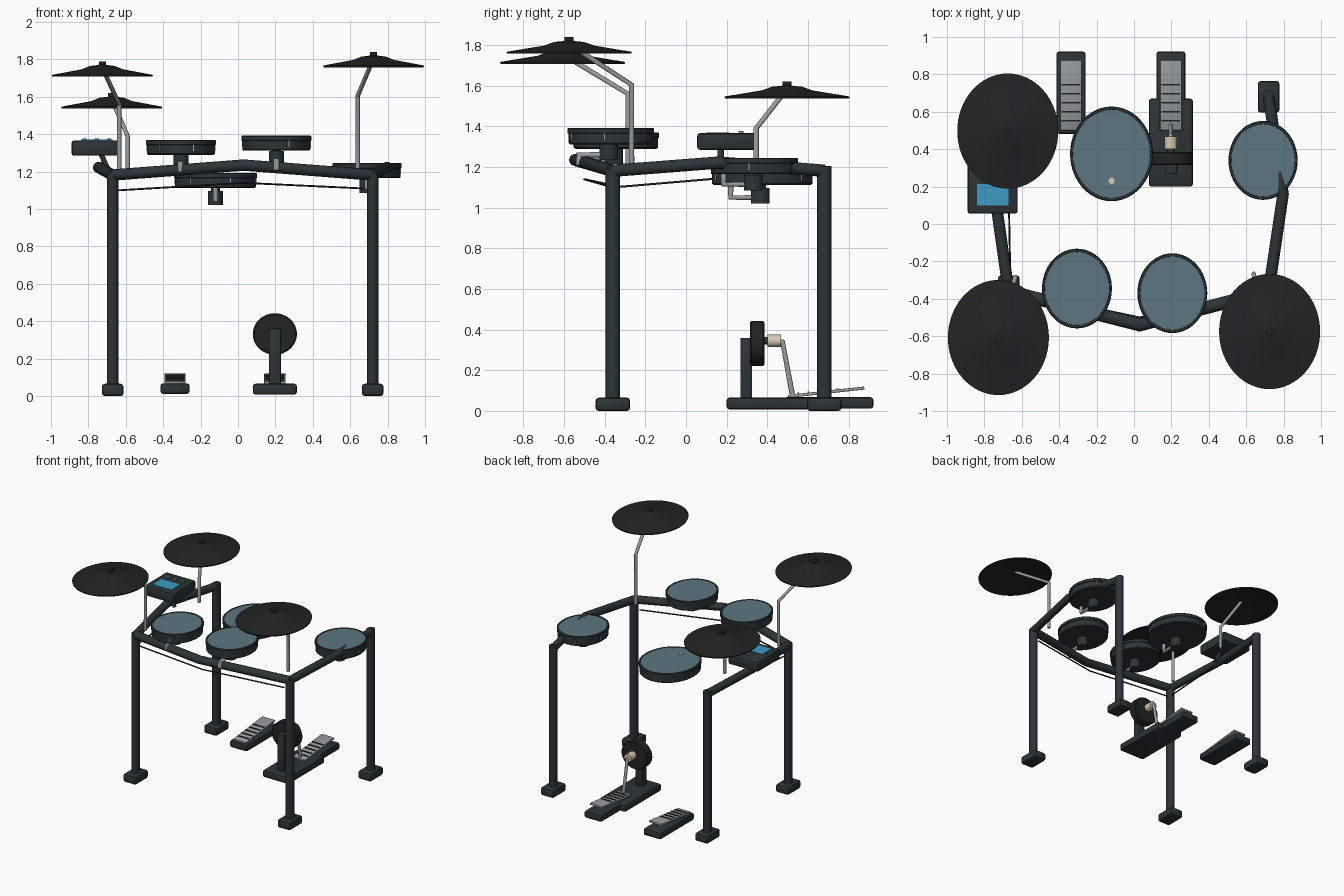
import bpy, bmesh, math
from mathutils import Matrix

if "Cube" in bpy.data.objects:
    bpy.data.objects.remove(bpy.data.objects["Cube"])

SY = 1.14  # round parts are slightly deeper than wide


def material(name, rgb):
    m = bpy.data.materials.new(name)
    m.diffuse_color = (*rgb, 1)
    m.use_nodes = True
    m.node_tree.nodes["Principled BSDF"].inputs["Base Color"].default_value = m.diffuse_color
    return m


DARK = material("dark_frame", (0.026, 0.034, 0.038))
BLACK = material("black_rubber", (0.016, 0.018, 0.018))
HEAD = material("mesh_head", (0.107, 0.181, 0.216))
STEEL = material("steel", (0.32, 0.34, 0.35))
BLUE = material("screen_blue", (0.045, 0.33, 0.55))
CREAM = material("felt_cream", (0.68, 0.6, 0.45))


def finish(name, bm, mat, smooth=True):
    bmesh.ops.recalc_face_normals(bm, faces=bm.faces)
    me = bpy.data.meshes.new(name)
    bm.to_mesh(me)
    bm.free()
    ob = bpy.data.objects.new(name, me)
    bpy.context.collection.objects.link(ob)
    me.materials.append(mat)
    if smooth:
        bpy.ops.object.select_all(action='DESELECT')
        bpy.context.view_layer.objects.active = ob
        ob.select_set(True)
        bpy.ops.object.shade_smooth_by_angle(angle=math.radians(35))
    return ob


def box(name, lo, hi, mat, bevel=0.0, tilt=0.0):
    bm = bmesh.new()
    size = [b - a for a, b in zip(lo, hi)]
    mid = [(a + b) / 2 for a, b in zip(lo, hi)]
    bmesh.ops.create_cube(bm, size=1, matrix=Matrix.Diagonal((*size, 1)))
    if bevel:
        bmesh.ops.bevel(bm, geom=bm.edges[:], offset=bevel, segments=2, profile=0.5, affect='EDGES')
    bm.transform(Matrix.Translation(mid) @ Matrix.Rotation(tilt, 4, 'X'))
    return finish(name, bm, mat)


def lathe(name, profile, loc, mat, along_y=False, n=48):
    """Revolve (radius, height) points; open ends are capped."""
    bm = bmesh.new()
    rings = []
    for r, h in profile:
        ring = []
        for i in range(n):
            a = 2 * math.pi * i / n
            c, s = r * math.cos(a), r * math.sin(a)
            p = (c, h, s * 0.94) if along_y else (c, s * SY, h)
            ring.append(bm.verts.new(p))
        rings.append(ring)
    for a, b in zip(rings, rings[1:]):
        for i in range(n):
            j = (i + 1) % n
            bm.faces.new((a[i], a[j], b[j], b[i]))
    bm.faces.new(rings[0])
    bm.faces.new(rings[-1])
    bm.transform(Matrix.Translation(loc))
    return finish(name, bm, mat)


def tube(name, pts, r, mat):
    cu = bpy.data.curves.new(name, 'CURVE')
    cu.dimensions = '3D'
    cu.bevel_depth = r
    cu.bevel_resolution = 5
    cu.use_fill_caps = True
    sp = cu.splines.new('POLY')
    sp.points.add(len(pts) - 1)
    for p, (x, y, z) in zip(sp.points, pts):
        p.co = (x, y / SY, z, 1)
    ob = bpy.data.objects.new(name, cu)
    ob.scale = (1, SY, 1)
    bpy.context.collection.objects.link(ob)
    cu.materials.append(mat)
    return ob


# rack legs and rubber feet
XL, XR, YF, YB = -0.67, 0.72, -0.36, 0.68
for side, x in (("left", XL), ("right", XR)):
    for end, y, top in (("front", YF, 1.195), ("back", YB, 1.205)):
        lathe(f"{end}_{side}_leg", [(0.031, 0.03), (0.031, top)], (x, y, 0), DARK, n=24)
        box(f"{end}_{side}_foot", (x - 0.058, y - 0.085, 0), (x + 0.058, y + 0.085, 0.066), DARK, 0.016)

# bent rack bars
tube("front_rack_bar", [(XL, YF, 1.182), (0.03, -0.54, 1.235), (XR, YF, 1.182)], 0.031, DARK)
tube("left_rack_bar", [(XL, YF, 1.182), (-0.745, 0.16, 1.222), (XL, YB, 1.182)], 0.031, DARK)
tube("right_rack_bar", [(XR, YF, 1.182), (0.797, 0.16, 1.222), (XR, YB, 1.182)], 0.031, DARK)

# cables slung under the bars
tube("front_cable", [(-0.64, -0.36, 1.1), (0.03, -0.5, 1.14), (0.67, -0.36, 1.11)], 0.005, BLACK)
tube("left_cable", [(-0.66, -0.36, 1.1), (-0.67, 0.17, 1.145)], 0.005, BLACK)


# drum pads
def drum(name, x, y, z, r, hub):
    lathe(name + "_shell", [(r - 0.012, 0), (r - 0.005, 0.006), (r - 0.005, 0.052), (r, 0.055), (r, 0.076),
                            (r - 0.004, 0.08), (r - 0.014, 0.08), (r - 0.016, 0.074)], (x, y, z), DARK)
    lathe(name + "_head", [(r - 0.015, 0.07), (r - 0.015, 0.078)], (x, y, z), HEAD)
    for i in range(6):
        a = math.pi / 3 * i + 0.9
        lx, ly = x + (r - 0.004) * math.cos(a), y + SY * (r - 0.004) * math.sin(a)
        box(f"{name}_lug_{i + 1}", (lx - 0.003, ly - 0.003, z + 0.02), (lx + 0.003, ly + 0.003, z + 0.068), STEEL)
    lathe(name + "_hub", [(0.04, hub), (0.04, hub + 0.075)], (x, y - 0.01, 0), DARK, n=24)
    lathe(name + "_stem", [(0.025, hub + 0.07), (0.025, z + 0.01)], (x, y - 0.01, 0), DARK, n=16)


drum("snare_pad", -0.12, 0.375, 1.113, 0.222, 1.022)
drum("left_tom_pad", -0.305, -0.345, 1.29, 0.187, 1.215)
drum("right_tom_pad", 0.205, -0.37, 1.312, 0.187, 1.235)
drum("floor_tom_pad", 0.69, 0.34, 1.165, 0.185, 1.085)
lathe("snare_sensor", [(0.016, 0), (0.016, 0.006)], (-0.12, 0.23, 1.19), CREAM, n=16)

# L-shaped pad mounting rods
tube("snare_rod", [(-0.12, 0.36, 1.05), (-0.12, 0.22, 1.05), (-0.12, 0.22, 1.12)], 0.014, STEEL)
tube("left_tom_rod", [(-0.308, -0.36, 1.245), (-0.308, -0.475, 1.245), (-0.308, -0.475, 1.2)], 0.016, STEEL)
tube("right_tom_rod", [(0.205, -0.38, 1.26), (0.205, -0.525, 1.26), (0.205, -0.525, 1.21)], 0.016, STEEL)
tube("floor_tom_rod", [(0.69, 0.33, 1.115), (0.69, 0.185, 1.115), (0.69, 0.185, 1.17)], 0.014, STEEL)


# cymbals on bent booms
def cymbal(name, x, y, z, ex, ey, ez):
    lathe(name, [(0.04, 0.028), (0.08, 0.018), (0.268, -0.012), (0.27, -0.003), (0.11, 0.027),
                 (0.065, 0.045), (0.024, 0.05), (0.019, 0.052), (0.019, 0.07)], (x, y, z), BLACK, n=64)
    tube(name + "_boom", [(x, y, z + 0.035), (ex, ey, ez), (ex, ey, 1.2)], 0.012, STEEL)


cymbal("crash_cymbal", -0.725, -0.607, 1.72, -0.635, -0.285, 1.56)
cymbal("hihat_cymbal", -0.675, 0.497, 1.55, -0.59, 0.345, 1.39)
cymbal("ride_cymbal", 0.725, -0.575, 1.77, 0.64, -0.268, 1.605)

# sound module
box("module_case", (-0.89, 0.055, 1.285), (-0.622, 0.35, 1.367), DARK, 0.014)
box("module_screen", (-0.84, 0.1, 1.36), (-0.67, 0.215, 1.371), BLUE)
for i in range(3):
    lathe(f"module_knob_{i + 1}", [(0.011, 0), (0.011, 0.012)], (-0.82 + 0.065 * i, 0.27, 1.365), STEEL, n=16)
tube("module_bracket", [(-0.69, 0.17, 1.2), (-0.735, 0.17, 1.3)], 0.014, DARK)


# foot pedals
def pedal(name, x):
    box(name + "_base", (x - 0.078, 0.482, 0.012), (x + 0.078, 0.922, 0.068), DARK, 0.014)
    box(name + "_plate", (x - 0.057, 0.5, 0.085), (x + 0.057, 0.878, 0.1), STEEL, 0.003, 0.11)
    for i in range(5):
        y = 0.553 + 0.048 * i
        z = 0.1 + (y - 0.69) * 0.11
        box(f"{name}_grip_{i + 1}", (x - 0.05, y - 0.004, z - 0.003), (x + 0.05, y + 0.004, z + 0.006), BLACK)


pedal("hihat_pedal", -0.337)
pedal("kick_pedal", 0.197)

# kick tower with pad and beater
KX = 0.197
box("kick_base", (KX - 0.118, 0.2, 0.008), (KX + 0.118, 0.67, 0.066), DARK, 0.014)
box("kick_post", (KX - 0.032, 0.267, 0.05), (KX + 0.032, 0.325, 0.36), DARK, 0.005)
lathe("kick_pad", [(0.11, 0), (0.118, 0.006), (0.118, 0.064), (0.11, 0.07)], (KX, 0.315, 0.332), BLACK, True)
lathe("beater_neck", [(0.02, 0), (0.02, 0.03)], (KX, 0.38, 0.345), DARK, True, 16)
lathe("beater_head", [(0.033, 0), (0.033, 0.068)], (KX, 0.4, 0.345), CREAM, True, 24)
tube("beater_shaft", [(KX, 0.455, 0.345), (KX, 0.475, 0.34), (KX, 0.522, 0.085)], 0.012, STEEL)

# turn the tubes into smooth meshes
bpy.ops.object.select_all(action='DESELECT')
for ob in [o for o in bpy.data.objects if o.type == 'CURVE']:
    ob.select_set(True)
    bpy.context.view_layer.objects.active = ob
bpy.ops.object.convert(target='MESH')
bpy.ops.object.shade_smooth_by_angle(angle=math.radians(35))
